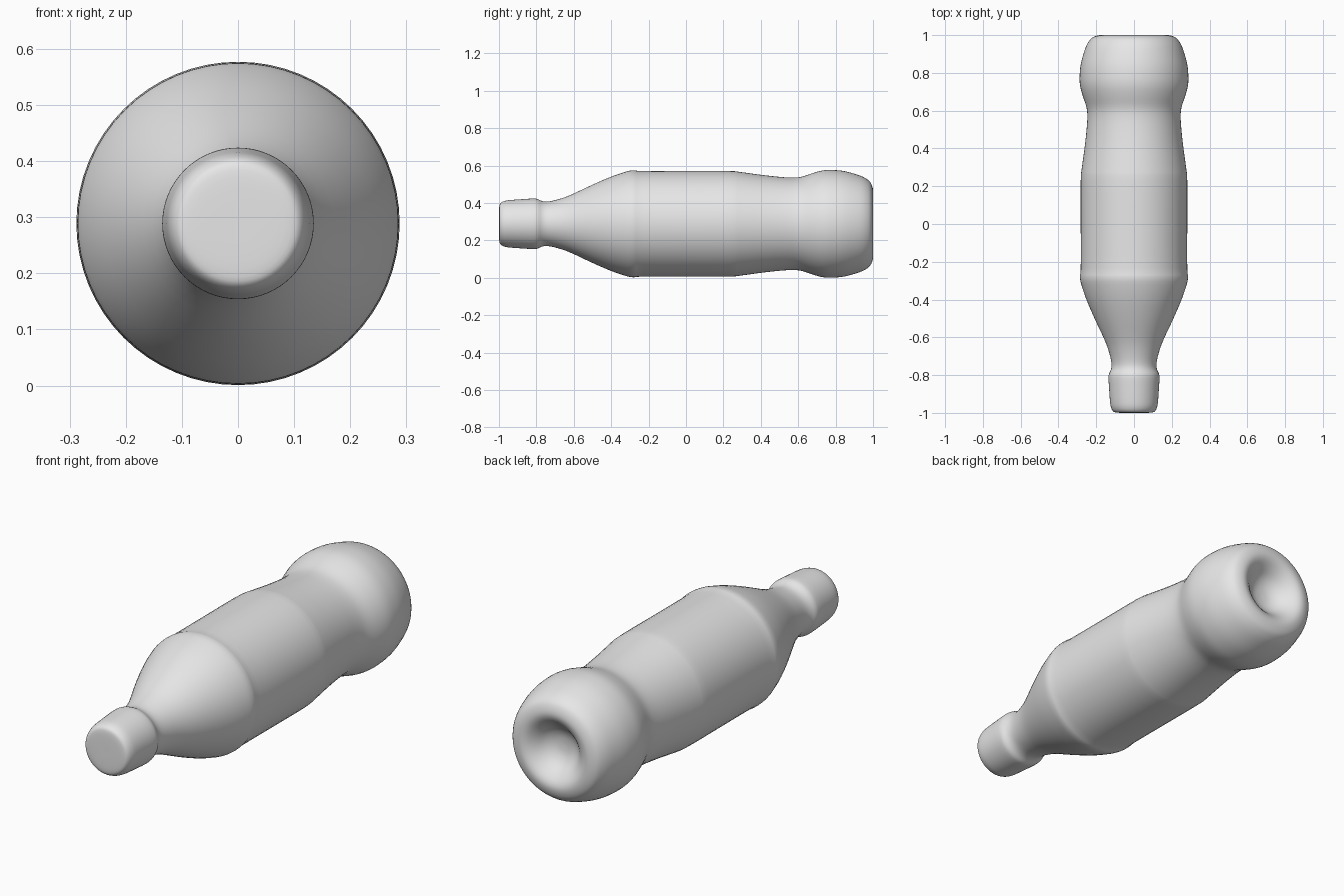
import bpy, bmesh, math
from mathutils import Vector

cube = bpy.data.objects.get("Cube")
if cube:
    bpy.data.objects.remove(cube, do_unlink=True)

AXIS_Z = 0.289   # height of the bottle's long axis
SEGMENTS = 64

grey = bpy.data.materials.new("plain_grey")
grey.use_nodes = True
grey.diffuse_color = (0.8, 0.8, 0.8, 1)
grey.node_tree.nodes["Principled BSDF"].inputs["Base Color"].default_value = (0.8, 0.8, 0.8, 1)


def smooth_path(points, steps=3):
    """Catmull-Rom curve through (y, radius) points."""
    p = [Vector(q) for q in points]
    p = [p[0]] + p + [p[-1]]
    out = []
    for i in range(1, len(p) - 2):
        a, b, c, d = p[i - 1:i + 3]
        for s in range(steps):
            t = s / steps
            out.append(0.5 * (2 * b + (c - a) * t + (2 * a - 5 * b + 4 * c - d) * t ** 2
                              + (3 * b - a - 3 * c + d) * t ** 3))
    return out + [p[-1]]


def lathe(name, points):
    """Revolve a (y, radius) profile around the y axis."""
    bm = bmesh.new()
    verts = [bm.verts.new((max(r, 0), y, 0)) for y, r in smooth_path(points)]
    edges = [bm.edges.new(pair) for pair in zip(verts, verts[1:])]
    bmesh.ops.spin(bm, geom=verts + edges, cent=(0, 0, 0), axis=(0, 1, 0),
                   angle=math.tau, steps=SEGMENTS, use_duplicate=False)
    bmesh.ops.remove_doubles(bm, verts=bm.verts, dist=0.0002)
    bmesh.ops.recalc_face_normals(bm, faces=bm.faces)
    mesh = bpy.data.meshes.new(name)
    bm.to_mesh(mesh)
    bm.free()
    mesh.materials.append(grey)
    obj = bpy.data.objects.new(name, mesh)
    obj.location.z = AXIS_Z
    bpy.context.collection.objects.link(obj)
    bpy.ops.object.select_all(action='DESELECT')
    obj.select_set(True)
    bpy.context.view_layer.objects.active = obj
    bpy.ops.object.shade_smooth_by_angle(angle=math.radians(50))
    return obj


# One closed body: capped mouth, neck, shoulder, waist, bulging base, dented bottom
lathe("bottle", [
    # cap
    (-1.0, 0), (-1.0, 0.05), (-0.998, 0.095), (-0.99, 0.112), (-0.97, 0.122),
    (-0.94, 0.127), (-0.87, 0.132), (-0.82, 0.135), (-0.795, 0.133),
    # neck and shoulder
    (-0.77, 0.122), (-0.74, 0.119), (-0.69, 0.129), (-0.62, 0.153), (-0.5, 0.209),
    (-0.4, 0.252), (-0.32, 0.279), (-0.28, 0.286), (-0.23, 0.282),
    # straight body and waist
    (0, 0.282), (0.23, 0.282), (0.29, 0.277), (0.4, 0.262), (0.5, 0.251),
    (0.57, 0.247), (0.62, 0.252),
    # base bulge
    (0.68, 0.272), (0.73, 0.285), (0.78, 0.288), (0.85, 0.281), (0.93, 0.258),
    (0.97, 0.237), (0.99, 0.215), (1.0, 0.18),
    # dent in the bottom
    (0.993, 0.15), (0.97, 0.12), (0.935, 0.085), (0.915, 0.045), (0.91, 0),
])
